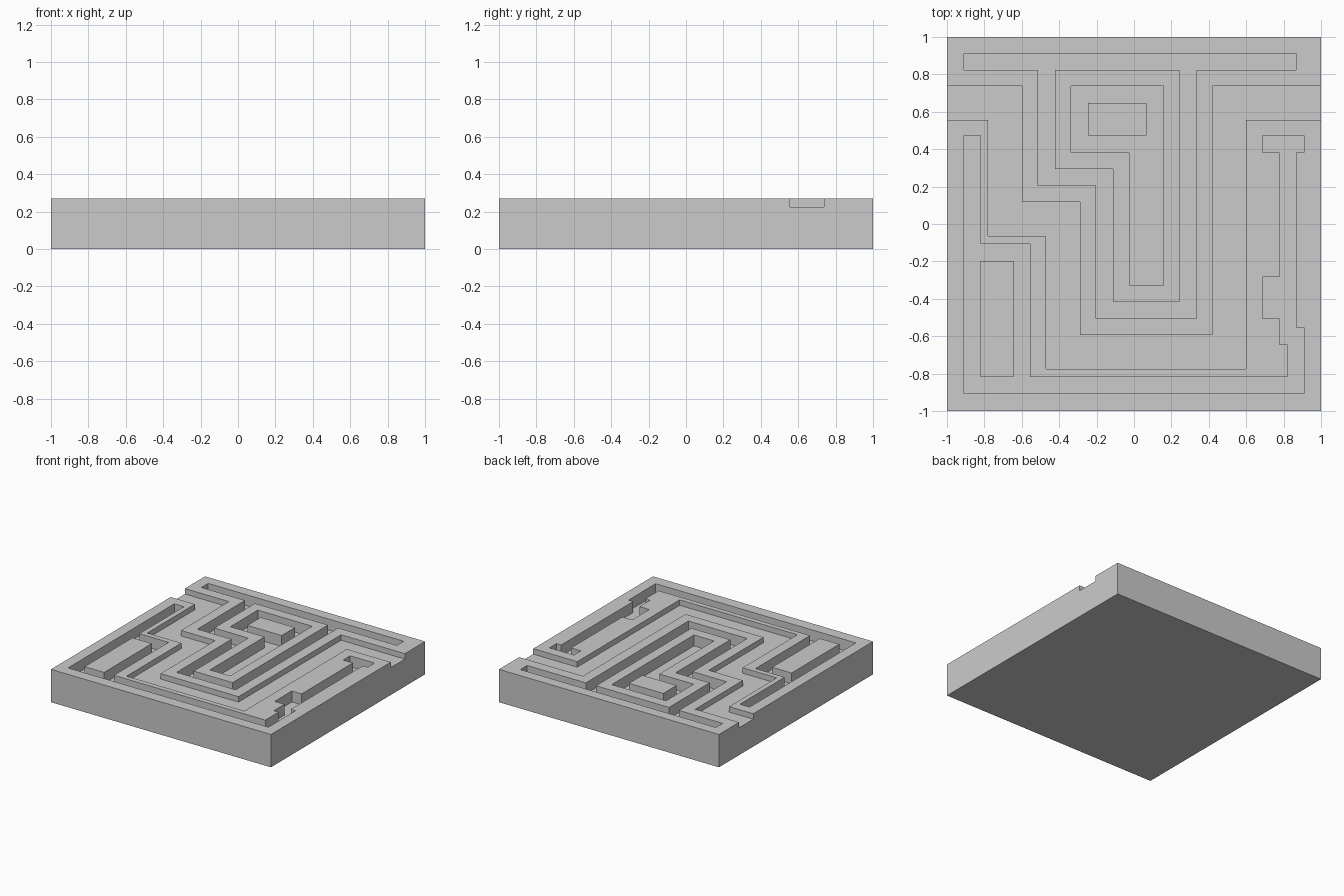
import bpy, bmesh

if "Cube" in bpy.data.objects:
    bpy.data.objects.remove(bpy.data.objects["Cube"])

TOP = 0.27
CHANNEL_FLOOR = 0.225
POCKET_FLOOR = 0.18


def rect(x0, y0, x1, y1):
    return [(x0, y0), (x1, y0), (x1, y1), (x0, y1)]


def prism(name, loops, z0, z1):
    """Extrude a flat outline (later loops are holes) from z0 to z1."""
    bm = bmesh.new()
    for loop in loops:
        vs = [bm.verts.new((x, y, z0)) for x, y in loop]
        for a, b in zip(vs, vs[1:] + vs[:1]):
            bm.edges.new((a, b))
    bmesh.ops.triangle_fill(bm, edges=bm.edges[:], use_beauty=True, use_dissolve=False)
    new = bmesh.ops.extrude_face_region(bm, geom=bm.faces[:])["geom"]
    for v in new:
        if isinstance(v, bmesh.types.BMVert):
            v.co.z = z1
    bmesh.ops.recalc_face_normals(bm, faces=bm.faces[:])
    me = bpy.data.meshes.new(name)
    bm.to_mesh(me)
    bm.free()
    ob = bpy.data.objects.new(name, me)
    bpy.context.collection.objects.link(ob)
    return ob


def carve(body, name, loops, floor):
    cutter = prism(name, loops, floor, TOP + 0.1)
    cutter.hide_render = True
    mod = body.modifiers.new(name, 'BOOLEAN')
    mod.operation = 'DIFFERENCE'
    mod.solver = 'EXACT'
    mod.object = cutter
    bpy.context.view_layer.objects.active = body
    bpy.ops.object.modifier_apply(modifier=name)
    bpy.data.objects.remove(cutter)


# Square slab
plate = prism("maze_plate", [rect(-1, -1, 1, 1)], 0, TOP)

# Shallow winding path open at the left and right edges
carve(plate, "path_cutter", [[
    (-1.1, .738), (-.6, .738), (-.6, .117), (-.289, .117), (-.289, -.593),
    (.42, -.593), (.42, .738), (1.1, .738), (1.1, .555), (.6, .555),
    (.6, -.775), (-.47, -.775), (-.47, -.064), (-.78, -.064),
    (-.78, .555), (-1.1, .555)]], CHANNEL_FLOOR)

# Deep groove along the back with its loop, leaving a stepped island
carve(plate, "back_groove_cutter", [
    [(-.91, .912), (.867, .912), (.867, .824), (.333, .824), (.333, -.506),
     (-.203, -.506), (-.203, .206), (-.513, .206), (-.513, .824), (-.91, .824)],
    [(-.422, .823), (.242, .823), (.242, -.416), (-.112, -.416),
     (-.112, .294), (-.422, .294)]], POCKET_FLOOR)

# Pocket inside that island, around a small block
carve(plate, "inner_pocket_cutter", [
    [(-.337, .738), (.158, .738), (.158, -.329), (-.025, -.329),
     (-.025, .382), (-.337, .382)],
    rect(-.246, .473, .066, .646)], POCKET_FLOOR)

# Deep groove around the left, front and right, around a tall block
carve(plate, "front_groove_cutter", [
    [(-.91, .473), (-.822, .473), (-.822, -.107), (-.556, -.107),
     (-.556, -.817), (.82, -.817), (.82, -.643), (.777, -.643),
     (.777, -.506), (.688, -.506), (.688, -.283), (.777, -.283),
     (.777, .382), (.688, .382), (.688, .473), (.91, .473), (.91, .382),
     (.867, .382), (.867, -.553), (.91, -.553), (.91, -.906), (-.91, -.906)],
    rect(-.822, -.817, -.645, -.197)], POCKET_FLOOR)
